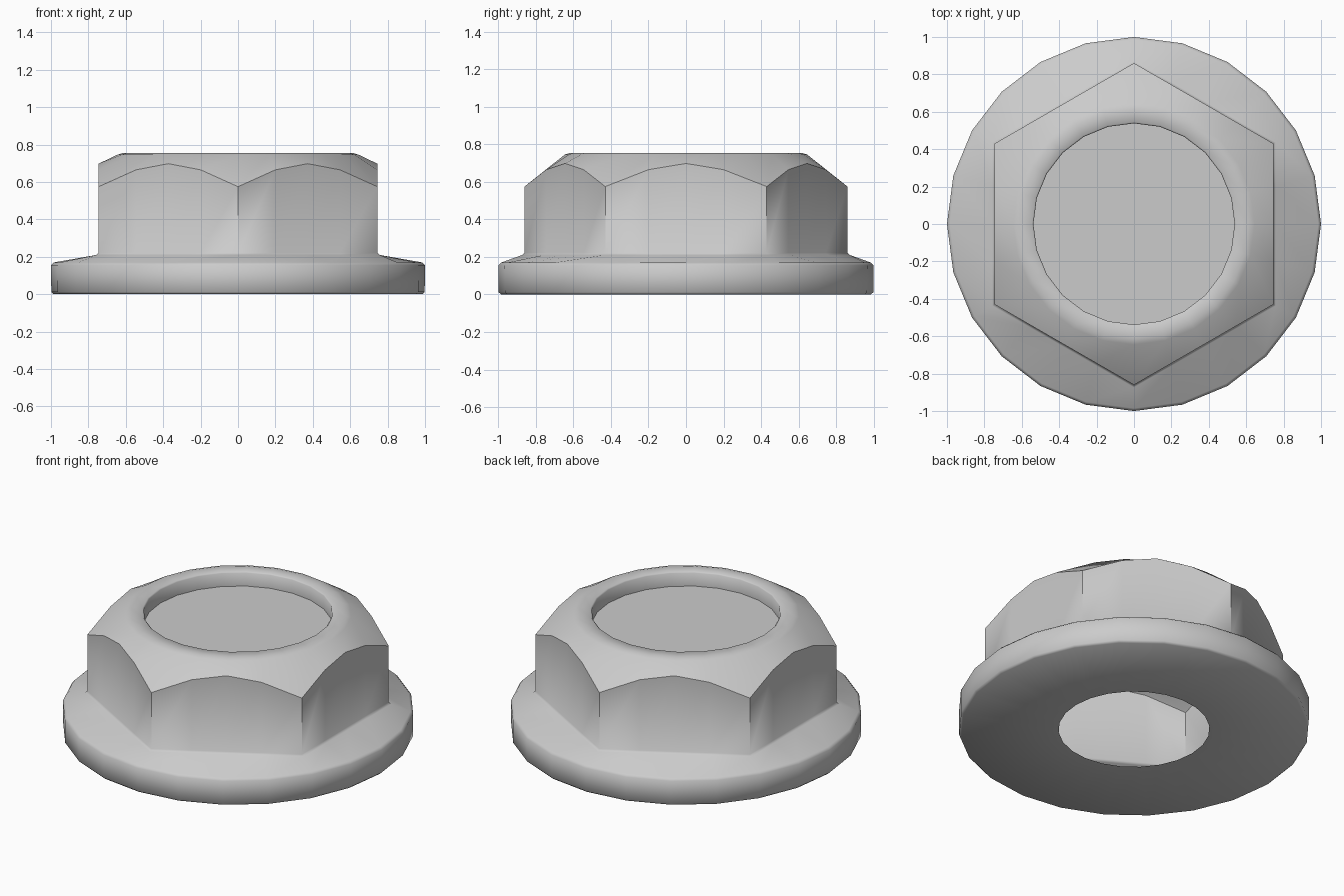
import bpy, bmesh
from math import cos, sin, radians

if "Cube" in bpy.data.objects:
    bpy.data.objects.remove(bpy.data.objects["Cube"])

STEP, SIDES = 15, 24      # degrees between vertices, sides per ring
FLAT = 0.745              # centre to hexagon flat


def circle(r, z):
    """Ring of points on a circle."""
    return [(r * cos(radians(k * STEP)), r * sin(radians(k * STEP)), z)
            for k in range(SIDES)]


def hexagon(flat, heights):
    """Ring of points on a hexagon; heights at 0, 15, 30 degrees off each flat."""
    pts = []
    for k in range(SIDES):
        off = (k * STEP + 30) % 60 - 30
        r = flat / cos(radians(off))
        a = radians(k * STEP)
        pts.append((r * cos(a), r * sin(a), heights[abs(off) // STEP]))
    return pts


# Rings run from the hole underneath, out over the flange, up the hexagon
rings = [
    circle(0.43, 0.0),                            # hole in the base
    circle(0.985, 0.0), circle(0.998, 0.012),     # flange lower edge
    circle(1.0, 0.155), circle(0.985, 0.17),      # flange upper edge
    hexagon(FLAT + 0.012, (0.21,) * 3),           # foot of the hexagon
    hexagon(FLAT, (0.222,) * 3),
    hexagon(FLAT, (0.698, 0.665, 0.575)),         # scalloped chamfer line
    circle(0.645, 0.746), circle(0.615, 0.755),   # crown
    circle(0.545, 0.755), circle(0.538, 0.748),   # recess lip
    circle(0.538, 0.665),                         # recess floor edge
]

# Skin the rings into one hollow shell
bm = bmesh.new()
loops = [[bm.verts.new(p) for p in ring] for ring in rings]
for lo, hi in zip(loops, loops[1:]):
    for k in range(SIDES):
        n = (k + 1) % SIDES
        bm.faces.new((lo[k], lo[n], hi[n], hi[k]))
bm.faces.new(loops[-1])                           # recess floor

mesh = bpy.data.meshes.new("flange_nut")
bm.to_mesh(mesh)
bm.free()
nut = bpy.data.objects.new("flange_nut", mesh)
bpy.context.collection.objects.link(nut)

# Smooth shading with crisp hexagon corners
bpy.context.view_layer.objects.active = nut
nut.select_set(True)
bpy.ops.object.shade_smooth_by_angle(angle=radians(50))
